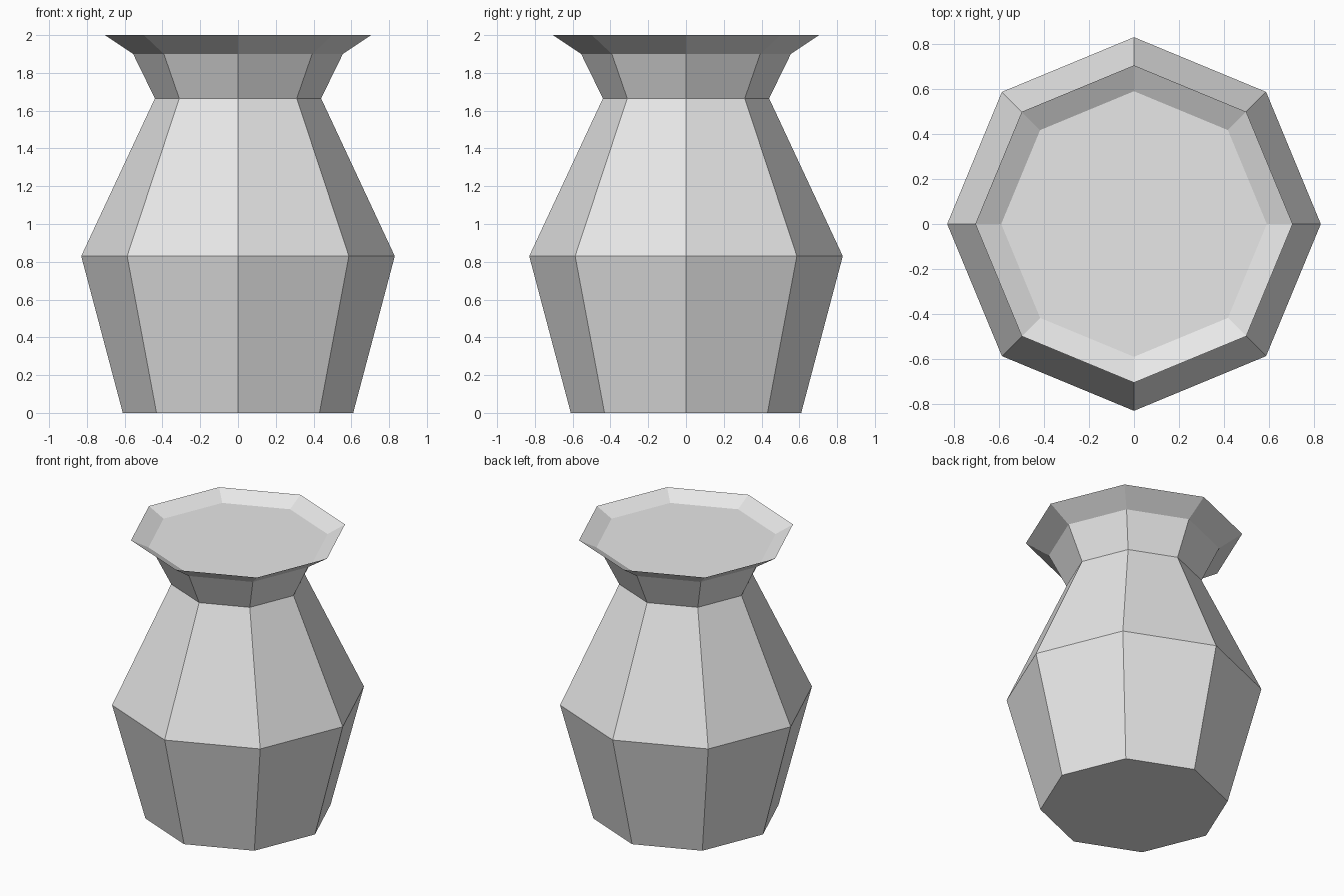
import bpy
import bmesh
from math import cos, sin, pi

cube = bpy.data.objects.get("Cube")
if cube:
    bpy.data.objects.remove(cube, do_unlink=True)

# Single grey clay material
clay = bpy.data.materials.new("grey_clay")
clay.use_nodes = True
colour = (0.8, 0.8, 0.8, 1)
clay.diffuse_color = colour
clay.node_tree.nodes["Principled BSDF"].inputs["Base Color"].default_value = colour

SIDES = 8

# Radius and height: base, belly, neck, lip underside, rim, recessed top
profile = [(0.61, 0), (0.83, 0.83), (0.44, 1.665), (0.555, 1.9),
           (0.705, 2), (0.59, 1.94)]


def lathe(name, profile, material):
    """Flat-sided vessel spun from a profile and closed at both ends."""
    bm = bmesh.new()
    rings = []
    for radius, height in profile:
        angles = [2 * pi * i / SIDES for i in range(SIDES)]
        rings.append([bm.verts.new((radius * cos(a), radius * sin(a), height))
                      for a in angles])
    for low, high in zip(rings, rings[1:]):
        for i in range(SIDES):
            j = (i + 1) % SIDES
            bm.faces.new((low[i], low[j], high[j], high[i]))
    bm.faces.new(rings[0][::-1])
    bm.faces.new(rings[-1])
    bmesh.ops.recalc_face_normals(bm, faces=bm.faces)
    mesh = bpy.data.meshes.new(name)
    bm.to_mesh(mesh)
    bm.free()
    mesh.materials.append(material)
    obj = bpy.data.objects.new(name, mesh)
    bpy.context.collection.objects.link(obj)
    return obj


lathe("vase", profile, clay)
